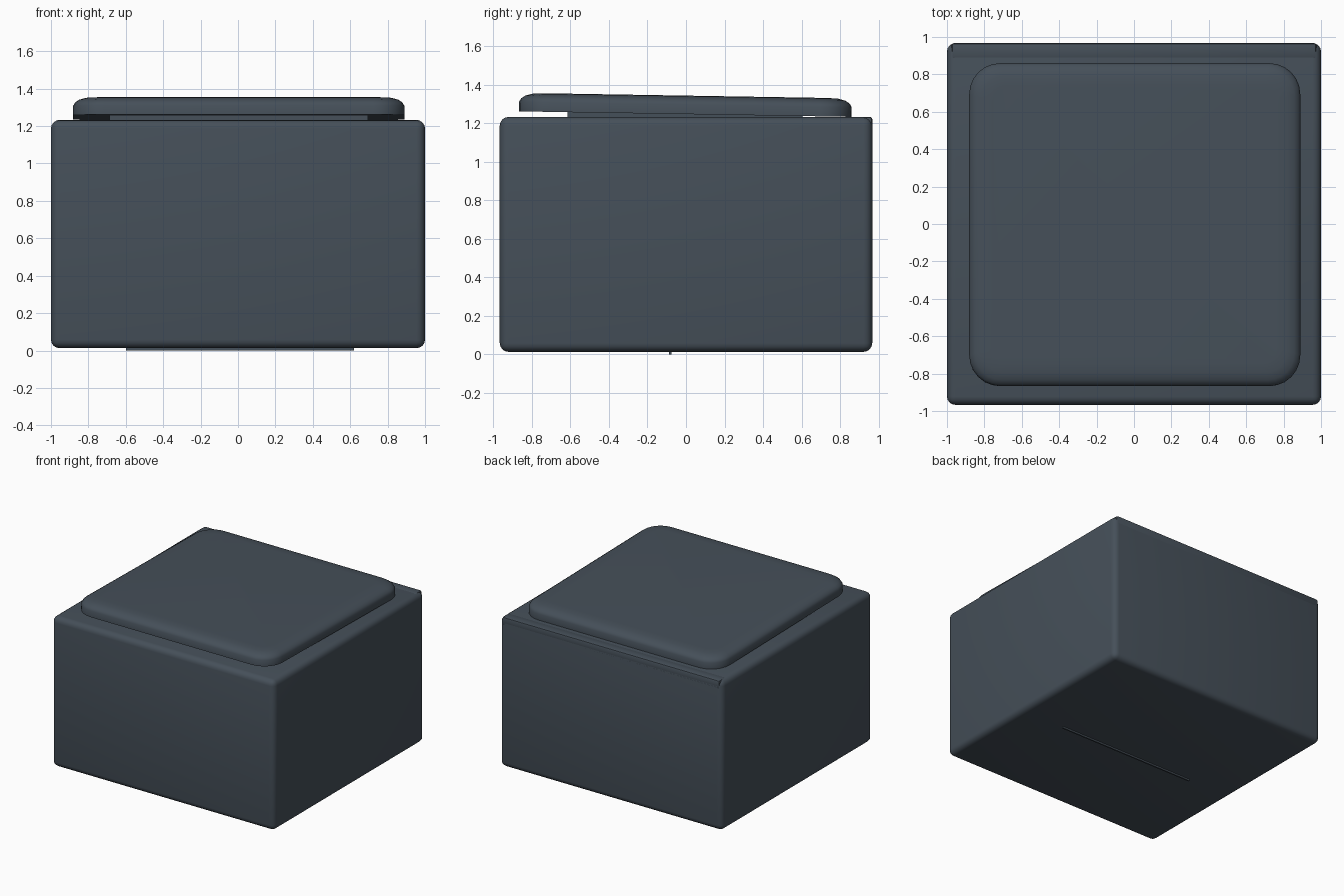
import bpy, bmesh, math
from mathutils import Matrix

if "Cube" in bpy.data.objects:
    bpy.data.objects.remove(bpy.data.objects["Cube"])

slate = bpy.data.materials.new("dark slate")
slate.diffuse_color = (0.060, 0.079, 0.100, 1)
slate.use_nodes = True
slate.node_tree.nodes["Principled BSDF"].inputs["Base Color"].default_value = slate.diffuse_color


def finish(name, bm):
    bmesh.ops.recalc_face_normals(bm, faces=bm.faces)
    me = bpy.data.meshes.new(name)
    bm.to_mesh(me)
    bm.free()
    me.materials.append(slate)
    ob = bpy.data.objects.new(name, me)
    bpy.context.collection.objects.link(ob)
    bpy.context.view_layer.objects.active = ob
    for o in bpy.context.selected_objects:
        o.select_set(False)
    ob.select_set(True)
    bpy.ops.object.shade_smooth_by_angle(angle=math.radians(35))
    return ob


def box(name, lo, hi, bevel=0, segments=4):
    bm = bmesh.new()
    bmesh.ops.create_cube(bm, size=1)
    size = [b - a for a, b in zip(lo, hi)]
    mid = [(a + b) / 2 for a, b in zip(lo, hi)]
    bm.transform(Matrix.Translation(mid) @ Matrix.Diagonal((*size, 1)))
    if bevel:
        bmesh.ops.bevel(bm, geom=bm.edges[:], offset=bevel, segments=segments,
                        profile=0.5, affect='EDGES')
    return finish(name, bm)


def rounded_ring(bm, hx, hy, r, z, steps=6):
    verts = []
    for k, (sx, sy) in enumerate([(1, 1), (-1, 1), (-1, -1), (1, -1)]):
        for i in range(steps + 1):
            a = math.pi / 2 * (k + i / steps)
            verts.append(bm.verts.new((sx * (hx - r) + r * math.cos(a),
                                       sy * (hy - r) + r * math.sin(a), z)))
    return verts


# Main body, rounded on all edges
box("body", (-1, -0.967, 0.013), (1, 0.967, 1.232), 0.045)

# Crisper strip along the rear top edge
box("rear_edge_strip", (-0.975, 0.88, 1.16), (0.975, 0.967, 1.2325), 0.012, 2)

# Thin ridge under the base
box("base_ridge", (-0.6, -0.088, 0), (0.62, -0.076, 0.03))

# Tilted lid with softly rolled top edge: (inset, height)
profile = [(0, 0), (0, 0.05), (0.01, 0.068), (0.032, 0.083),
           (0.07, 0.093), (0.125, 0.096)]
bm = bmesh.new()
rings = [rounded_ring(bm, 0.885 - d, 0.863 - d, 0.165 - d * 0.7, z)
         for d, z in profile]
n = len(rings[0])
for a, b in zip(rings, rings[1:]):
    for i in range(n):
        j = (i + 1) % n
        bm.faces.new((a[i], a[j], b[j], b[i]))
bm.faces.new(rings[0][::-1])
bm.faces.new(rings[-1])
tilt = -0.0165
lid = finish("lid", bm)
lid.location = (0.004, -0.004, 1.247)
lid.rotation_euler.x = tilt

# Narrower plug holding the lid above the body
plug = box("lid_plug", (-0.69, -0.61, -0.06), (0.69, 0.61, 0.01))
plug.location = lid.location
plug.rotation_euler.x = tilt
